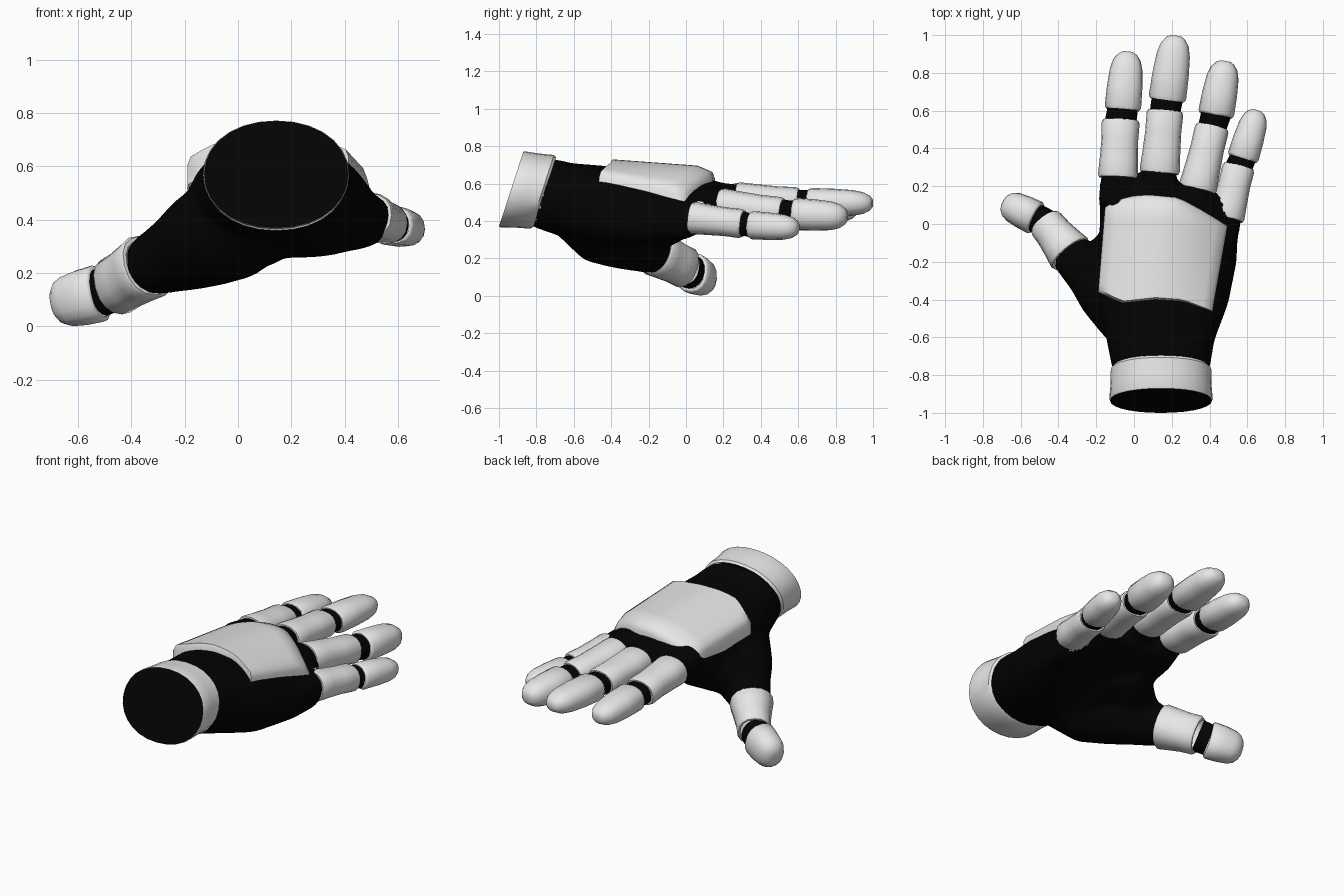
import bpy, bmesh, math
from mathutils import Vector

if "Cube" in bpy.data.objects:
    bpy.data.objects.remove(bpy.data.objects["Cube"])

def material(name, v):
    m = bpy.data.materials.new(name)
    m.diffuse_color = (v, v, v, 1)
    m.use_nodes = True
    m.node_tree.nodes["Principled BSDF"].inputs["Base Color"].default_value = m.diffuse_color
    return m

GREY = material("light_grey_armour", 0.83)
BLACK = material("black_glove", 0.0008)

def finish(name, bm, mats, angle=40):
    bmesh.ops.recalc_face_normals(bm, faces=bm.faces)
    me = bpy.data.meshes.new(name)
    bm.to_mesh(me)
    bm.free()
    for m in mats:
        me.materials.append(m)
    me.shade_smooth()
    me.set_sharp_from_angle(angle=math.radians(angle))
    ob = bpy.data.objects.new(name, me)
    bpy.context.collection.objects.link(ob)
    return ob

def ring(bm, c, a, b, n=16, power=2.0, droop=0.0):
    """Superellipse ring around c with half axes a and b; droop arches it."""
    vs = []
    for i in range(n):
        t = 2 * math.pi * i / n
        ct, st = math.cos(t), math.sin(t)
        p = Vector(c) + a * math.copysign(abs(ct) ** (2 / power), ct) \
            + b * math.copysign(abs(st) ** (2 / power), st)
        p.z -= droop * (p.x - 0.1) ** 2
        vs.append(bm.verts.new(p))
    return vs

def skin(bm, rings, start=True, end=True):
    """Bridge the rings and optionally cap the ends; returns the start cap."""
    for r, s in zip(rings, rings[1:]):
        for i in range(len(r)):
            j = (i + 1) % len(r)
            bm.faces.new((r[i], r[j], s[j], s[i]))
    if end:
        bm.faces.new(rings[-1])
    return bm.faces.new(rings[0]) if start else None

def tube(bm, p0, p1, r0, r1, profile, flat=0.85, flat1=None, caps=(True, True)):
    """Round limb from p0 to p1; profile holds (fraction, scale) pairs."""
    p0, p1 = Vector(p0), Vector(p1)
    d = (p1 - p0).normalized()
    side = d.cross(Vector((0, 0, 1))).normalized()
    up = side.cross(d)
    rs = []
    for f, s in profile:
        r = (r0 + (r1 - r0) * f) * s
        k = flat + ((flat1 or flat) - flat) * f
        rs.append(ring(bm, p0.lerp(p1, f), side * r, up * r * k, 16, 2.3))
    skin(bm, rs, *caps)

SLEEVE = [(0, .82), (0, .94), (.05, 1), (.3, .97), (.65, .95), (.95, 1), (1, .93), (1, .82)]
TIP = [(0, .82), (0, .9), (.05, 1), (.4, 1), (.7, .94), (.86, .8), (.96, .55), (1, .3)]
PLAIN = [(0, 1), (1, 1)]

# name: knuckle, sleeve end, tip start, tip end,
#       radii (knuckle, sleeve end, tip), flatness (knuckle, beyond)
FINGERS = {
    "index": ((-.085, .245, .52), (-.07, .55, .487), (-.06, .605, .482), (-.033, .912, .455),
              .107, .10, .097, .8, .8),
    "middle": ((.135, .27, .525), (.165, .60, .505), (.175, .655, .50), (.222, .997, .495),
               .107, .097, .10, .78, .77),
    "ring": ((.335, .18, .487), (.415, .515, .445), (.433, .575, .438), (.485, .862, .423),
             .102, .09, .096, .88, .9),
    "little": ((.487, .03, .417), (.555, .305, .385), (.575, .345, .378), (.652, .602, .362),
               .097, .086, .084, .9, .9),
    "thumb": ((-.335, -.16, .228), (-.468, .005, .145), (-.517, .03, .125), (-.69, .115, .082),
              .125, .094, .092, 1.0, 1.18),
}

# Glove body: palm loft, thumb mound and knuckle stubs fused together
bm = bmesh.new()
X, Z = Vector((1, 0, 0)), Vector((0, 0, 1))
PALM = [  # y, centre x, centre z, half width, half height, arch
    (-.62, .14, .505, .285, .205, 0), (-.42, .155, .475, .345, .22, .25),
    (-.2, .18, .495, .365, .185, .55), (0, .185, .502, .368, .155, .65),
    (.1, .165, .507, .35, .128, .6), (.19, .12, .51, .29, .095, .4)]
wrist = ring(bm, (.143, -.775, .556), X * .258, Vector((0, .06, .182)), 32, 2.2)
skin(bm, [wrist] + [ring(bm, (cx, y, cz), X * rx, Z * rz, 32, 2.4, k)
                    for y, cx, cz, rx, rz, k in PALM])
MOUND = [((.09, -.6, .46), .165), ((-.02, -.46, .365), .195), ((-.13, -.34, .325), .185),
         ((-.22, -.25, .275), .15), ((-.29, -.195, .245), .127), ((-.345, -.145, .222), .112)]
axis = Vector((-.6, .7, -.3)).normalized()
side = axis.cross(Z).normalized()
skin(bm, [ring(bm, p, side * r, side.cross(axis) * r, 24) for p, r in MOUND])
# heel pad and web of skin between thumb and palm
tube(bm, (.06, -.5, .405), (.03, -.1, .435), .19, .14, PLAIN, 1)
tube(bm, (-.2, -.22, .33), (.02, -.06, .435), .12, .14, PLAIN, 1)
for name, (a, b, c, d, r0, r1, r2, fl, f2) in FINGERS.items():
    if name != "thumb":
        a, b = Vector(a), Vector(b)
        v = (b - a).normalized()
        tube(bm, a - v * .16, a + v * .04, r0 * .95, r0 * .85, PLAIN, fl)
glove = finish("glove_palm", bm, [BLACK])
rm = glove.modifiers.new("fuse", 'REMESH')
rm.mode, rm.voxel_size, rm.use_smooth_shade = 'VOXEL', 0.018, True
sm = glove.modifiers.new("soften", 'SMOOTH')
sm.factor, sm.iterations = 0.5, 16

# Open the glove where cuff, sleeves and plate cover it
bpy.context.view_layer.update()
me = bpy.data.meshes.new_from_object(glove.evaluated_get(bpy.context.evaluated_depsgraph_get()))
glove.modifiers.clear()
bm = bmesh.new()
bm.from_mesh(me)
bm.normal_update()

def covered(f):
    p, n = f.calc_center_median(), f.normal
    if n.z > .3 and -.37 < p.y < .1 - .25 * max(0, p.x - .2) and -.14 < p.x < .41:
        return True
    slant = p.y + .775 - (p.z - .556) * .33
    if slant < .02 and n.y < -.5:
        return True
    for a, b, c, d, r0, *_ in FINGERS.values():
        a, b = Vector(a), Vector(b)
        v = (b - a).normalized()
        t = (p - a).dot(v)
        if t > .012 and (p - a - v * t).length < r0 * .95:
            return True
    return False

bmesh.ops.delete(bm, geom=[f for f in bm.faces if covered(f)], context='FACES')
bm.to_mesh(glove.data)
bm.free()
glove.data.shade_smooth()

# Finger armour: sleeve, black joint and rounded tip
for name, (a, b, c, d, r0, r1, r2, fl, f2) in FINGERS.items():
    bm = bmesh.new()
    tube(bm, a, b, r0, r1, SLEEVE, fl, f2, (False, False))
    finish(name + "_sleeve", bm, [GREY])
    bm = bmesh.new()
    tube(bm, Vector(b).lerp(Vector(a), .02), Vector(c).lerp(Vector(d), .02),
         r1 * .83, r2 * .83, PLAIN, f2, f2, (False, False))
    finish(name + "_joint", bm, [BLACK])
    bm = bmesh.new()
    tube(bm, c, d, r2, r2 * .92, TIP, f2, f2, (False, True))
    finish(name + "_tip", bm, [GREY], 60)

# Wrist cuff: slanted band with a black closed end
bm = bmesh.new()
CUFF = [(-.935, .57, 1.0), (-.925, .569, 1.015), (-.85, .563, .99),
        (-.77, .556, .985), (-.755, .555, .93)]
cap = skin(bm, [ring(bm, (.143, y, z), X * .27 * s, Vector((0, .065, .2)) * s, 28, 2.1)
                for y, z, s in CUFF], True, False)
cap.material_index = 1
finish("wrist_cuff", bm, [GREY, BLACK])

# Back-of-hand plate: arched shell with a wavy front edge and pointed knuckle edge
def along(pts, u):
    for (u0, y0), (u1, y1) in zip(pts, pts[1:]):
        if u <= u1 + 1e-6:
            return y0 + (y1 - y0) * (u - u0) / (u1 - u0)

NEAR = [(0, -.36), (.2, -.42), (.5, -.40), (.75, -.41), (1, -.465)]
FAR = [(0, .135), (.35, .155), (.6, .14), (.8, .07), (1, -.01)]
N = 14
bm = bmesh.new()
layers = []
for depth, inset in ((0, .02), (.025, 0), (.10, 0)):
    grid = []
    for j in range(N + 1):
        row = []
        for i in range(N + 1):
            u, v = i / N, j / N
            ui, vi = inset + u * (1 - 2 * inset), inset + v * (1 - 2 * inset)
            y = along(NEAR, u) * (1 - vi) + along(FAR, u) * vi
            x = (-.19 + .04 * vi) * (1 - ui) + (.415 + .08 * vi) * ui
            w = 2 * ui - 1
            z = .73 - .04 * vi - (.10 if w < 0 else .07 + .05 * vi) * w * w
            z -= .03 * max(0, vi - .85) / .15
            row.append(bm.verts.new((x, y, z - depth)))
        grid.append(row)
    layers.append(grid)
top, mid, low = layers
for j in range(N):
    for i in range(N):
        bm.faces.new((top[j][i], top[j][i + 1], top[j + 1][i + 1], top[j + 1][i]))

def border(g):
    return g[0][:-1] + [r[-1] for r in g[:-1]] + g[-1][:0:-1] + [r[0] for r in g[:0:-1]]

for g, h in ((top, mid), (mid, low)):
    p, q = border(g), border(h)
    for i in range(len(p)):
        k = (i + 1) % len(p)
        bm.faces.new((p[i], p[k], q[k], q[i]))
bmesh.ops.delete(bm, geom=[v for v in bm.verts if not v.link_faces], context='VERTS')
finish("back_plate", bm, [GREY], 50)
